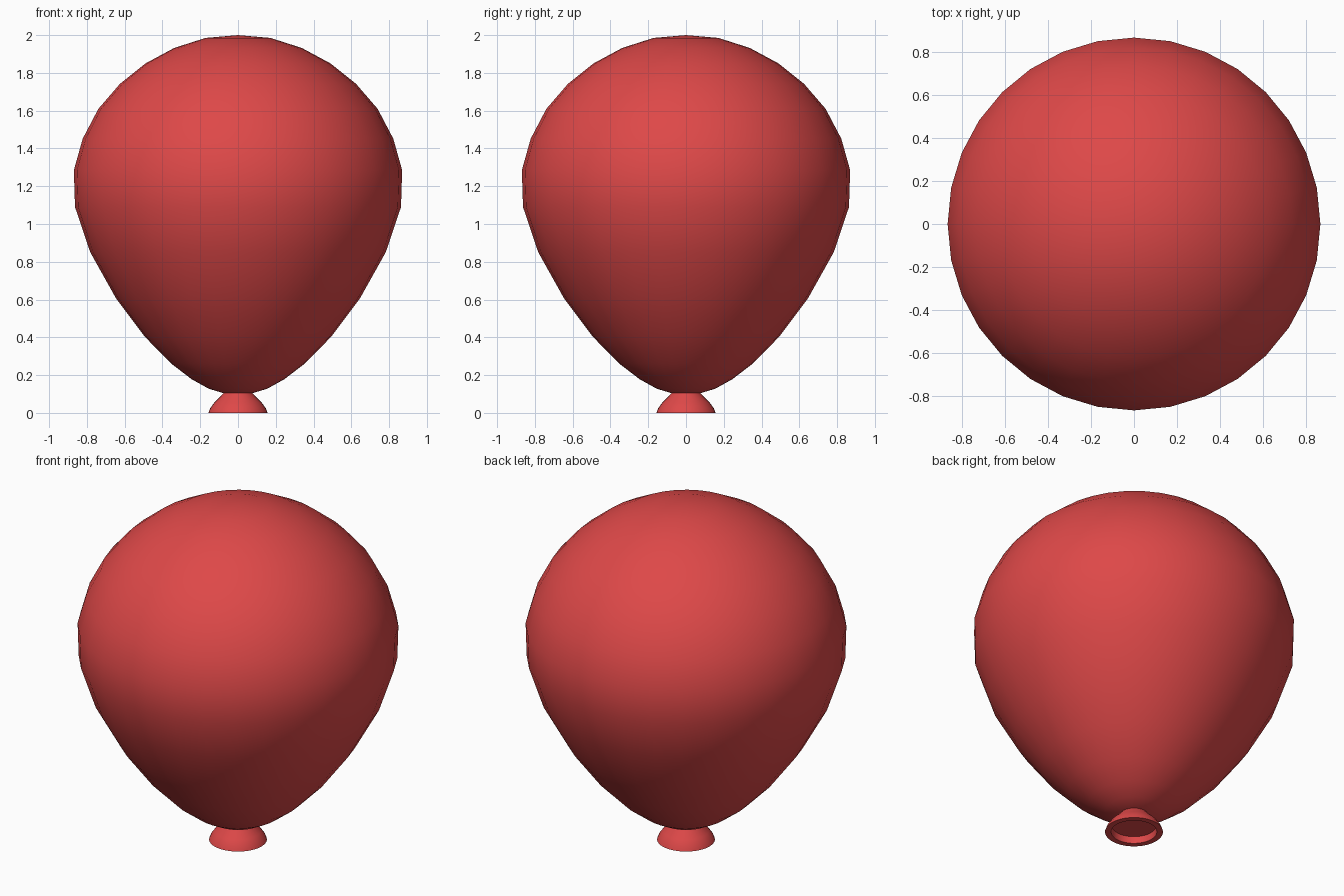
import bpy
import bmesh
import math

cube = bpy.data.objects.get("Cube")
if cube:
    bpy.data.objects.remove(cube, do_unlink=True)

red = bpy.data.materials.new("balloon red")
red.use_nodes = True
RED = (0.73, 0.065, 0.065, 1.0)
red.diffuse_color = RED
red.node_tree.nodes["Principled BSDF"].inputs["Base Color"].default_value = RED


def lathe(name, profile, segments=32):
    """Spin a (radius, height) profile around the z axis; ends on the axis close up."""
    bm = bmesh.new()
    verts = [bm.verts.new((r, 0, z)) for r, z in profile]
    edges = [bm.edges.new(pair) for pair in zip(verts, verts[1:])]
    bmesh.ops.spin(bm, geom=verts + edges, cent=(0, 0, 0), axis=(0, 0, 1),
                   angle=math.tau, steps=segments, use_duplicate=False)
    bmesh.ops.remove_doubles(bm, verts=bm.verts, dist=1e-4)
    bmesh.ops.recalc_face_normals(bm, faces=bm.faces)
    mesh = bpy.data.meshes.new(name)
    bm.to_mesh(mesh)
    bm.free()
    obj = bpy.data.objects.new(name, mesh)
    bpy.context.collection.objects.link(obj)
    mesh.materials.append(red)
    bpy.ops.object.select_all(action='DESELECT')
    obj.select_set(True)
    bpy.context.view_layer.objects.active = obj
    bpy.ops.object.shade_smooth_by_angle(angle=math.radians(35))
    return obj


# Inflated body: round crown tapering to the knot
lathe("balloon_body", [
    (0, 0.10), (0.075, 0.104), (0.155, 0.128), (0.245, 0.178), (0.355, 0.262),
    (0.495, 0.405), (0.645, 0.605), (0.782, 0.85), (0.863, 1.09),
    (0.869, 1.285), (0.822, 1.452), (0.739, 1.61), (0.625, 1.742),
    (0.49, 1.85), (0.338, 1.932), (0.172, 1.985), (0, 2.0)])

# Flared mouth: outer skirt, flat rim and shallow recess underneath
lathe("balloon_mouth", [
    (0, 0.115), (0.07, 0.115), (0.082, 0.098), (0.125, 0.055), (0.147, 0.025),
    (0.157, 0), (0.124, 0), (0.121, 0.04), (0, 0.04)])
